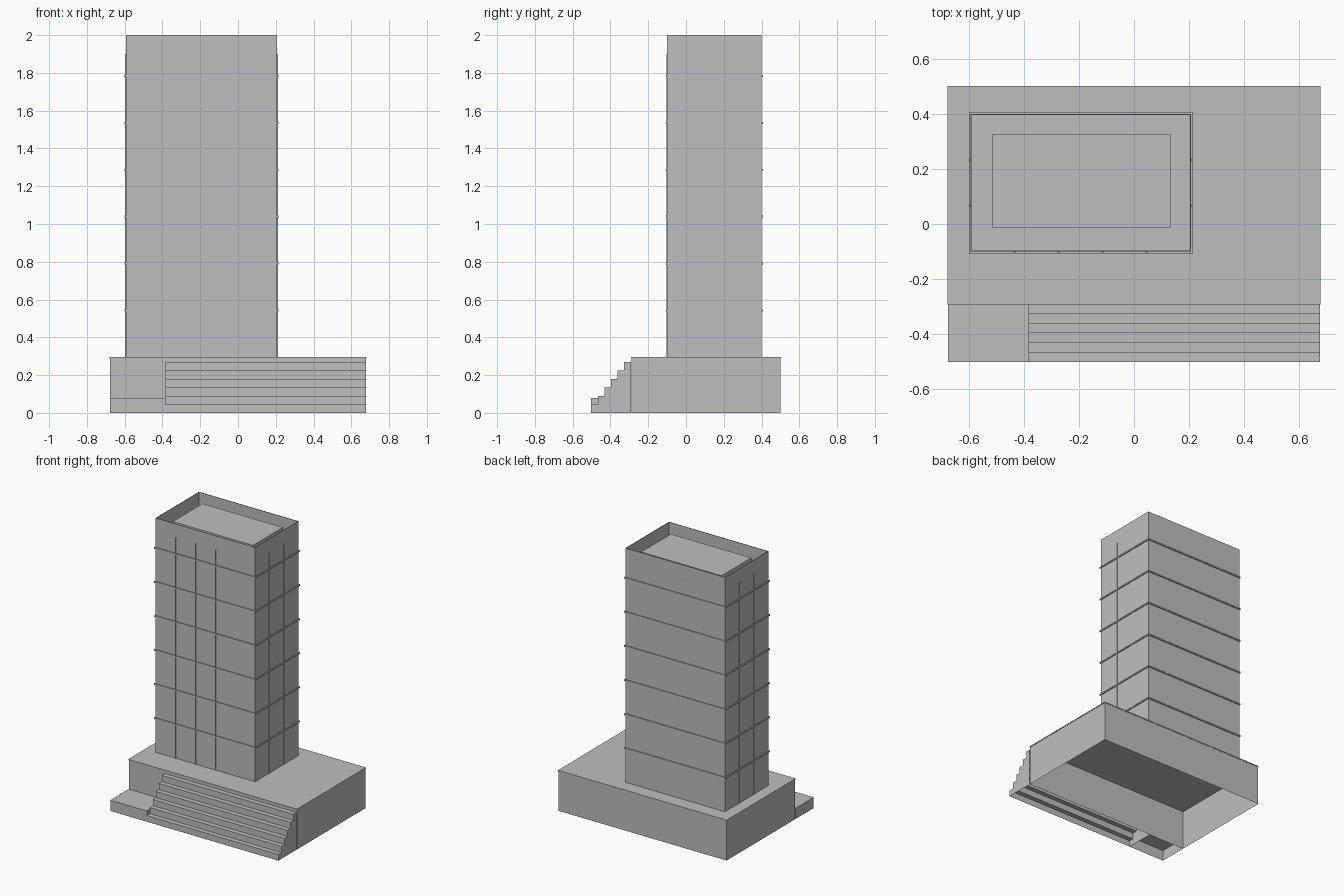
import bpy
import bmesh

cube = bpy.data.objects.get("Cube")
if cube:
    bpy.data.objects.remove(cube, do_unlink=True)

grey = bpy.data.materials.new("plain_grey")
grey.use_nodes = True
grey.diffuse_color = (0.52, 0.52, 0.52, 1)
grey.node_tree.nodes["Principled BSDF"].inputs["Base Color"].default_value = (0.52, 0.52, 0.52, 1)


def finish(name, bm):
    mesh = bpy.data.meshes.new(name)
    bm.to_mesh(mesh)
    bm.free()
    mesh.materials.append(grey)
    obj = bpy.data.objects.new(name, mesh)
    bpy.context.collection.objects.link(obj)
    return obj


def add_box(bm, x0, x1, y0, y1, z0, z1, skip=()):
    """Add a box; skip lists the vertical directions (-1 or 1) left open."""
    made = bmesh.ops.create_cube(bm, size=1)["verts"]
    for v in made:
        v.co.x = x1 if v.co.x > 0 else x0
        v.co.y = y1 if v.co.y > 0 else y0
        v.co.z = z1 if v.co.z > 0 else z0
    faces = {f for v in made for f in v.link_faces}
    bm.normal_update()
    open_faces = [f for f in faces if round(f.normal.z) in skip]
    if open_faces:
        bmesh.ops.delete(bm, geom=open_faces, context="FACES")


def box(name, *dims, skip=()):
    bm = bmesh.new()
    add_box(bm, *dims, skip=skip)
    return finish(name, bm)


# Main dimensions
BX, BACK, FRONT, STAIR_FRONT = 0.677, 0.5, -0.292, -0.502
DECK = 0.295
TX0, TX1, TY0, TY1, TOP = -0.594, 0.207, -0.1, 0.4, 2.0
ROOF = 1.9

# Hollow podium with a thin overhanging deck
box("podium_walls", -BX, BX, FRONT + 0.003, BACK, 0, DECK - 0.006, skip=(-1, 1))
box("podium_deck", -BX - 0.002, BX + 0.002, FRONT, BACK + 0.002, DECK - 0.008, DECK)

# Low plinth beside the stairs, open underneath
STAIR_X = -0.383
box("side_plinth", -BX, STAIR_X, STAIR_FRONT, FRONT, 0, 0.078, skip=(-1,))

# Stairs: stepped sheet with closed ends, open underneath
STEPS = 6
rise, run = 0.27 / STEPS, (FRONT - STAIR_FRONT) / STEPS
profile = [(STAIR_FRONT, 0)]
for i in range(STEPS):
    profile.append((STAIR_FRONT + i * run, (i + 1) * rise))
    profile.append((STAIR_FRONT + (i + 1) * run, (i + 1) * rise))
profile.append((FRONT, 0))
bm = bmesh.new()
left = [bm.verts.new((STAIR_X, y, z)) for y, z in profile]
right = [bm.verts.new((BX, y, z)) for y, z in profile]
for i in range(len(profile) - 2):
    bm.faces.new((left[i], right[i], right[i + 1], left[i + 1]))
bm.faces.new(left)
bm.faces.new(right[::-1])
bmesh.ops.recalc_face_normals(bm, faces=bm.faces)
finish("front_stairs", bm)

# Tower block with a thin parapet around a sunken roof
bm = bmesh.new()
add_box(bm, TX0, TX1, TY0, TY1, DECK, TOP)
bm.normal_update()
top = max(bm.faces, key=lambda f: f.normal.z)
bmesh.ops.inset_region(bm, faces=[top], thickness=0.005)
floor = bmesh.ops.extrude_discrete_faces(bm, faces=[top])["faces"][0]
for v in floor.verts:
    v.co.z = ROOF
finish("tower", bm)

# Raised roof panel and corner posts
box("roof_panel", -0.515, 0.132, -0.015, 0.327, ROOF, 1.963)
bm = bmesh.new()
for x in (TX0 + 0.013, TX1 - 0.013):
    for y in (TY0 + 0.013, TY1 - 0.013):
        add_box(bm, x - 0.006, x + 0.006, y - 0.006, y + 0.006, ROOF, ROOF + 0.005)
finish("roof_corner_posts", bm)

# Floor bands wrapping the tower
bm = bmesh.new()
out = 0.007
for i in range(1, 7):
    z = DECK + i * 0.248
    add_box(bm, TX0 - out, TX1 + out, TY0 - out, TY1 + out, z - 0.005, z + 0.005)
finish("floor_bands", bm)

# Vertical mullions: four on the front and back, two on each side
bm = bmesh.new()
half, out = 0.005, 0.004
for i in range(1, 5):
    x = TX0 + (TX1 - TX0) * i / 5
    add_box(bm, x - half, x + half, TY0 - out, TY0 + out, DECK, ROOF)
    add_box(bm, x - half, x + half, TY1 - out, TY1 + 0.0005, DECK, ROOF)
for i in (1, 2):
    y = TY0 + (TY1 - TY0) * i / 3
    for x in (TX0, TX1):
        add_box(bm, x - out, x + out, y - half, y + half, DECK, ROOF)
finish("mullions", bm)
